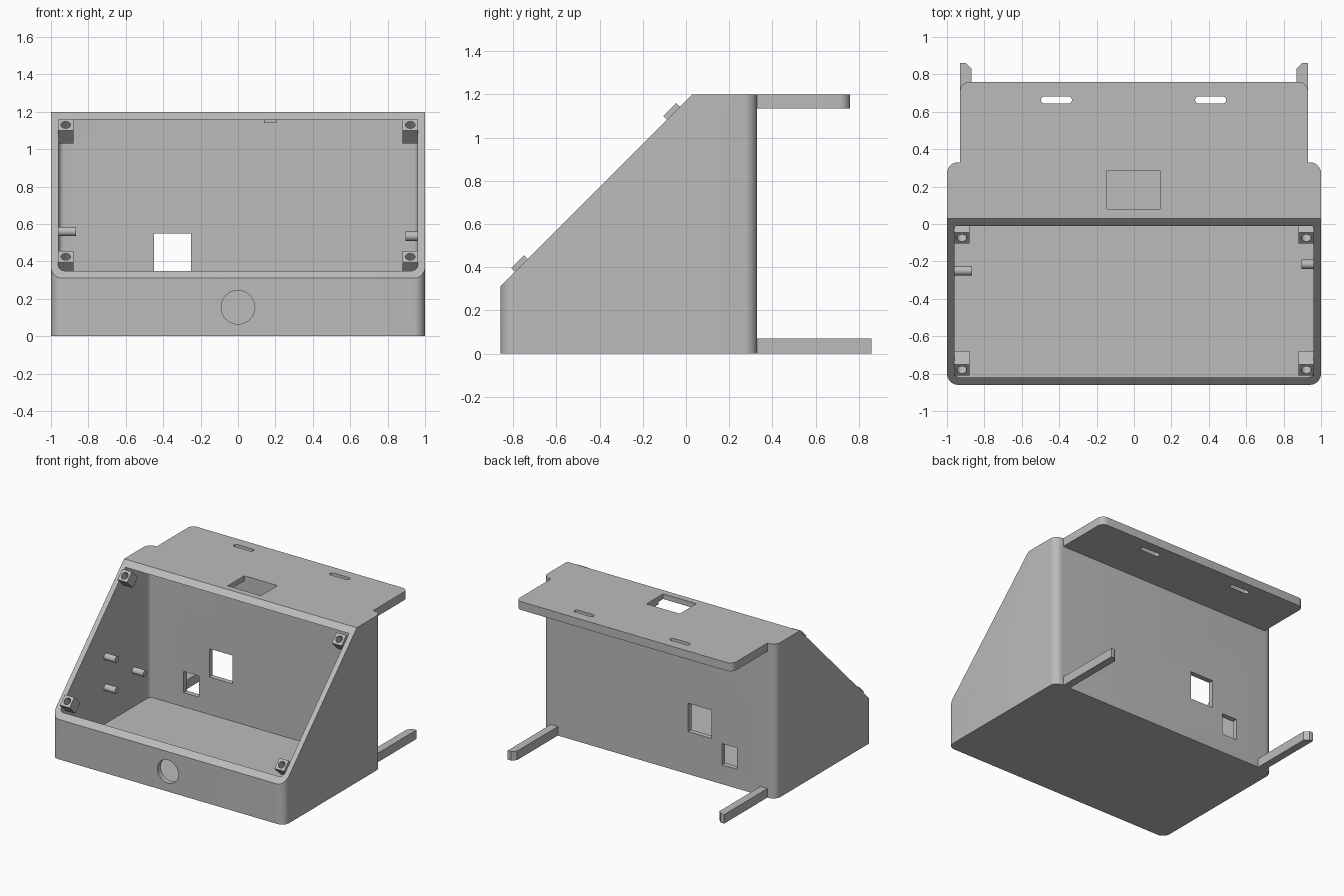
import bpy
import bmesh
import math
from mathutils import Matrix, Vector

if "Cube" in bpy.data.objects:
    bpy.data.objects.remove(bpy.data.objects["Cube"], do_unlink=True)

grey = bpy.data.materials.new("plain grey")
grey.use_nodes = True
COLOUR = (0.5, 0.5, 0.5, 1)
grey.diffuse_color = COLOUR
grey.node_tree.nodes["Principled BSDF"].inputs["Base Color"].default_value = COLOUR


def finish(name, bm):
    bmesh.ops.recalc_face_normals(bm, faces=bm.faces)
    mesh = bpy.data.meshes.new(name)
    bm.to_mesh(mesh)
    bm.free()
    mesh.materials.append(grey)
    obj = bpy.data.objects.new(name, mesh)
    bpy.context.collection.objects.link(obj)
    return obj


def outline(x0, x1, y0, y1, radii, steps=8):
    """Rectangle outline; radii run from the front left corner, counterclockwise."""
    corners = [(x0, y0, 1, 1), (x1, y0, -1, 1), (x1, y1, -1, -1), (x0, y1, 1, -1)]
    points = []
    for i, ((x, y, sx, sy), r) in enumerate(zip(corners, radii)):
        if r == 0:
            points.append((x, y))
            continue
        for k in range(steps + 1):
            a = math.pi * (1 + i / 2) + math.pi / 2 * k / steps
            points.append((x + sx * r + r * math.cos(a), y + sy * r + r * math.sin(a)))
    return points


def prism(name, points, z0, z1, cut=None):
    bm = bmesh.new()
    base = bm.faces.new([bm.verts.new((x, y, z0)) for x, y in points])
    top = bmesh.ops.extrude_face_region(bm, geom=[base])["geom"]
    bmesh.ops.translate(bm, vec=(0, 0, z1 - z0),
                        verts=[v for v in top if isinstance(v, bmesh.types.BMVert)])
    if cut:
        geom = bm.verts[:] + bm.edges[:] + bm.faces[:]
        res = bmesh.ops.bisect_plane(bm, geom=geom, plane_co=cut[0], plane_no=cut[1],
                                     clear_outer=True, dist=1e-5)
        edges = [e for e in res["geom_cut"] if isinstance(e, bmesh.types.BMEdge)]
        bmesh.ops.contextual_create(bm, geom=edges)
    return finish(name, bm)


def block(name, x0, x1, y0, y1, z0, z1):
    return prism(name, outline(x0, x1, y0, y1, [0] * 4), z0, z1)


def cylinder(name, radius, depth, matrix):
    bm = bmesh.new()
    bmesh.ops.create_cone(bm, cap_ends=True, segments=32, radius1=radius,
                          radius2=radius, depth=depth, matrix=matrix)
    return finish(name, bm)


def carve(obj, cutters):
    bpy.context.view_layer.objects.active = obj
    for cutter in cutters:
        cutter.hide_render = True
        mod = obj.modifiers.new("cut", "BOOLEAN")
        mod.operation = "DIFFERENCE"
        mod.solver = "EXACT"
        mod.object = cutter
        bpy.ops.object.modifier_apply(modifier=mod.name)
        bpy.data.objects.remove(cutter, do_unlink=True)


parts = []

# Sloped housing, hollowed through its slanted face
housing = prism("housing", outline(-1, 1, -0.86, 0.33, [0.06] * 4), 0, 1.2,
                (Vector((0, -0.86, 0.31)), Vector((0, -1, 1)).normalized()))
carve(housing, [
    prism("cavity", outline(-0.96, 0.96, -0.82, 0.29, [0.03] * 4), 0.04, 1.16),
    block("top_opening", -0.145, 0.14, 0.08, 0.30 - 0.015, 1.1, 1.3),
    block("large_rear_window", -0.45, -0.25, 0.2, 0.4, 0.33, 0.55),
    block("small_rear_window", -0.67, -0.54, 0.2, 0.4, 0.15, 0.315),
    cylinder("button_hole", 0.09, 0.2,
             Matrix.Translation((0, -0.84, 0.155)) @ Matrix.Rotation(math.pi / 2, 4, "X")),
])
parts.append(housing)

# Rear flange with two rounded slots
flange = prism("rear_flange", outline(-0.93, 0.93, 0.33, 0.76, [0, 0, 0.05, 0.05]), 1.135, 1.2)
carve(flange, [prism("slot", outline(x - 0.083, x + 0.083, 0.645, 0.682, [0.018] * 4), 1, 1.3)
               for x in (-0.415, 0.41)])
parts.append(flange)

for side, s in (("left", 1), ("right", -1)):
    # Rear feet with a bevelled inner tip
    foot = [(0.87, 0.33), (0.93, 0.33), (0.93, 0.86), (0.90, 0.86), (0.87, 0.83)]
    parts.append(prism(side + "_foot", [(s * x, y) for x, y in foot], 0, 0.07))

    # Screw bosses square to the slanted face
    for level, y in (("lower", -0.78), ("upper", -0.075)):
        turn = Matrix.Translation((s * 0.921, y, y + 1.205)) @ Matrix.Rotation(math.pi / 4, 4, "X")
        boss = block(f"{side}_{level}_boss", -0.041, 0.041, -0.042, 0.042, -0.1, 0)
        boss.data.transform(turn)
        carve(boss, [cylinder("screw_hole", 0.026, 0.14, turn)])
        parts.append(boss)

    # Mounting pegs on the inner side walls
    tip, y, z = (0.895, -0.215, 0.535) if s > 0 else (0.865, -0.25, 0.56)
    for i, (dy, dz) in enumerate(((0, 0), (0, -0.24), (0.345, -0.24))):
        place = (Matrix.Translation((s * (tip + 0.97) / 2, y + dy, z + dz))
                 @ Matrix.Rotation(math.pi / 2, 4, "Y"))
        parts.append(cylinder(f"{side}_peg_{i + 1}", 0.025, 0.97 - tip, place))

# Small catch under the roof beside the opening
parts.append(block("roof_catch", 0.14, 0.205, 0.14, 0.24, 1.14, 1.165))

# Smooth the rounded edges, keep the corners crisp
bpy.ops.object.select_all(action="DESELECT")
for part in parts:
    part.select_set(True)
bpy.context.view_layer.objects.active = housing
bpy.ops.object.shade_smooth_by_angle(angle=math.radians(30))
